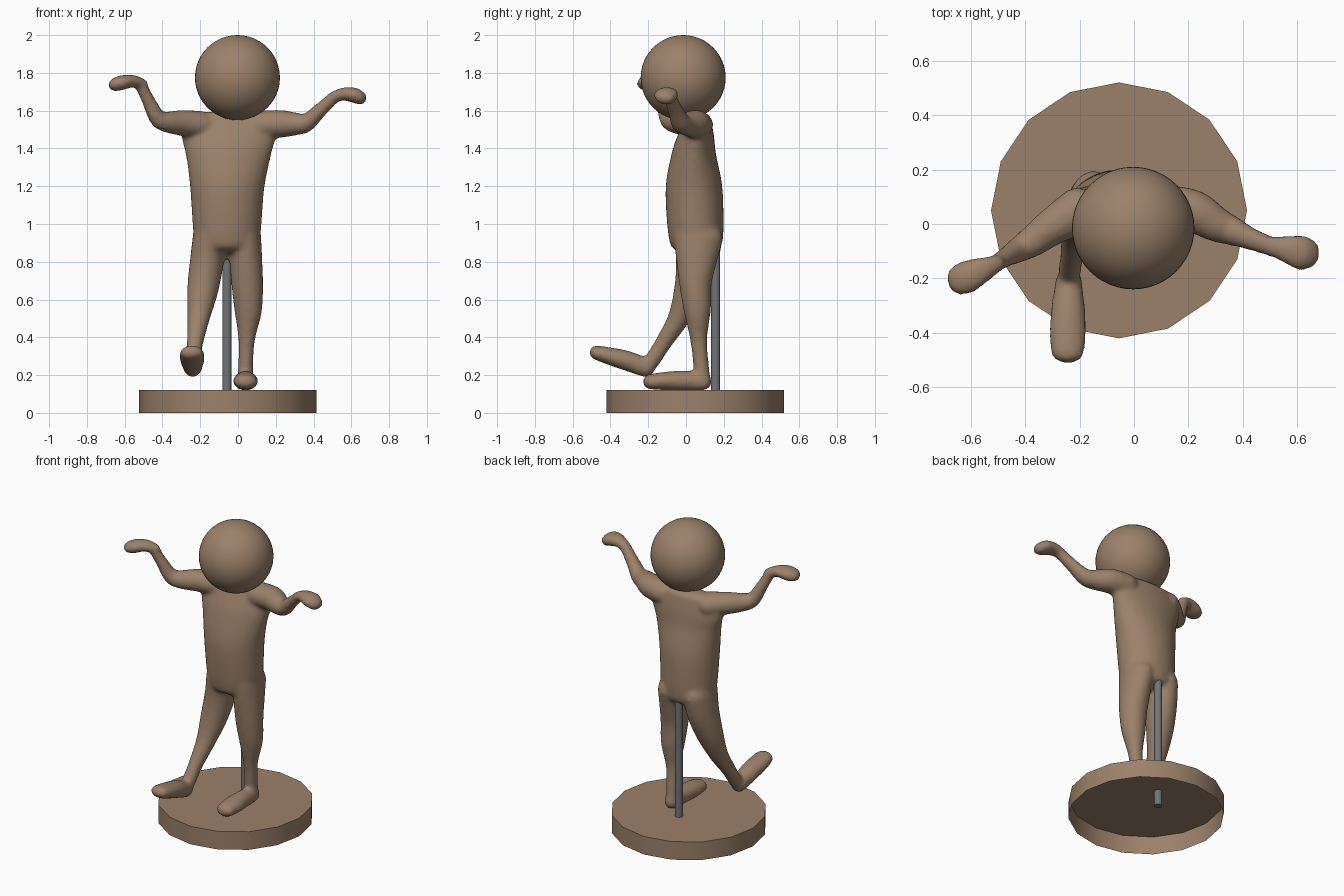
import bpy, bmesh
from math import sin, cos, pi, radians
from mathutils import Vector

if "Cube" in bpy.data.objects:
    bpy.data.objects.remove(bpy.data.objects["Cube"])


def material(name, rgb):
    m = bpy.data.materials.new(name)
    m.diffuse_color = (*rgb, 1)
    m.use_nodes = True
    m.node_tree.nodes["Principled BSDF"].inputs["Base Color"].default_value = m.diffuse_color
    return m


BROWN = material("brown", (0.33, 0.22, 0.145))
GREY = material("grey", (0.17, 0.175, 0.19))


def add_object(name, bm, mat):
    bmesh.ops.recalc_face_normals(bm, faces=bm.faces[:])
    me = bpy.data.meshes.new(name)
    bm.to_mesh(me)
    bm.free()
    ob = bpy.data.objects.new(name, me)
    bpy.context.collection.objects.link(ob)
    me.materials.append(mat)
    return ob


def smooth(ob, angle=40):
    bpy.ops.object.select_all(action='DESELECT')
    ob.select_set(True)
    bpy.context.view_layer.objects.active = ob
    bpy.ops.object.shade_smooth_by_angle(angle=radians(angle))


def spline(keys, steps=5):
    """Catmull-Rom through keys of (x, y, z, half width, half depth)."""
    k = [keys[0]] + list(keys) + [keys[-1]]
    out = []
    for i in range(1, len(k) - 2):
        for s in range(steps):
            t = s / steps
            out.append([0.5 * (2 * b + (c - a) * t + (2 * a - 5 * b + 4 * c - d) * t * t
                               + (3 * b - a - 3 * c + d) * t ** 3)
                        for a, b, c, d in zip(*k[i - 1:i + 3])])
    return out + [list(keys[-1])]


def loft(bm, keys, ref, cap=1.0, n=24):
    """Elliptical tube with rounded ends; half width lies along ref."""
    pts = spline(keys)
    pos = [Vector(p[:3]) for p in pts]
    last = len(pts) - 1
    sections = []
    for i, p in enumerate(pts):
        t = (pos[min(i + 1, last)] - pos[max(i - 1, 0)]).normalized()
        sections.append((pos[i], t, p[3], p[4]))

    def dome(sec, sign):
        c, t, a, b = sec
        r = min(a, b) * cap * sign
        return [(c + t * r * sin(q), t, a * cos(q), b * cos(q))
                for q in (0.4, 0.8, 1.15, 1.4)]

    sections = dome(sections[0], -1)[::-1] + sections + dome(sections[-1], 1)
    rings = []
    for c, t, a, b in sections:
        u = (ref - t * ref.dot(t)).normalized()
        v = t.cross(u)
        rings.append([bm.verts.new(c + u * a * cos(2 * pi * j / n) + v * b * sin(2 * pi * j / n))
                      for j in range(n)])
    for r0, r1 in zip(rings, rings[1:]):
        for j in range(n):
            bm.faces.new((r0[j], r0[(j + 1) % n], r1[(j + 1) % n], r1[j]))
    bm.faces.new(rings[0][::-1])
    bm.faces.new(rings[-1])


X, Y = Vector((1, 0, 0)), Vector((0, 1, 0))
body = bmesh.new()

# torso
loft(body, [(-.058, .055, .90, .175, .14), (-.058, .05, 1.0, .183, .15),
            (-.057, .042, 1.2, .198, .15), (-.052, .042, 1.36, .225, .12),
            (-.05, .055, 1.47, .25, .095), (-.05, .065, 1.57, .22, .065)], X, cap=.4)

# standing leg and foot
loft(body, [(.035, .065, .93, .088, .132), (.043, .055, .8, .086, .108),
            (.049, .05, .68, .084, .086), (.054, .06, .54, .073, .072),
            (.046, .067, .39, .045, .046), (.04, .08, .25, .04, .042),
            (.04, .085, .19, .042, .045)], X)
loft(body, [(.04, .088, .165, .048, .048), (.04, 0, .17, .054, .053),
            (.04, -.1, .169, .066, .05), (.04, -.188, .165, .062, .041)], X)

# raised leg and foot
loft(body, [(-.15, .065, .93, .09, .132), (-.165, .055, .8, .09, .11),
            (-.187, .018, .65, .083, .083), (-.209, -.04, .5, .06, .058),
            (-.228, -.12, .37, .044, .045), (-.237, -.18, .275, .042, .043)], X)
loft(body, [(-.24, -.213, .24, .05, .052), (-.242, -.32, .278, .064, .053),
            (-.244, -.41, .302, .068, .046), (-.244, -.473, .319, .062, .039)], X)

# arms with drooping hands
loft(body, [(-.2, .05, 1.525, .088, .074), (-.3, -.01, 1.535, .07, .068),
            (-.375, -.065, 1.54, .058, .056), (-.425, -.095, 1.56, .048, .046),
            (-.475, -.125, 1.655, .036, .036), (-.515, -.15, 1.738, .033, .032)], Y)
loft(body, [(-.505, -.145, 1.74, .033, .03), (-.56, -.17, 1.757, .05, .034),
            (-.615, -.195, 1.748, .063, .04), (-.65, -.21, 1.738, .055, .036)], Y)
loft(body, [(.12, .06, 1.525, .085, .075), (.22, .045, 1.53, .08, .074),
            (.3, 0, 1.53, .066, .062), (.36, -.025, 1.535, .055, .05),
            (.43, -.055, 1.598, .042, .039), (.51, -.085, 1.673, .037, .032)], Y)
loft(body, [(.5, -.08, 1.67, .035, .03), (.56, -.092, 1.688, .052, .035),
            (.615, -.105, 1.682, .066, .041), (.645, -.11, 1.668, .056, .037)], Y)

# fuse the limbs into one soft skin
figure = add_object("body", body, BROWN)
rm = figure.modifiers.new("fuse", 'REMESH')
rm.mode = 'VOXEL'
rm.voxel_size = 0.013
rm.use_smooth_shade = True
sm = figure.modifiers.new("soften", 'SMOOTH')
sm.factor = 0.5
sm.iterations = 8

# head
bm = bmesh.new()
bmesh.ops.create_uvsphere(bm, u_segments=48, v_segments=24, radius=.225)
bmesh.ops.translate(bm, verts=bm.verts, vec=(-.003, -.015, 1.775))
smooth(add_object("head", bm, BROWN))

# base: sixteen-sided plate, open underneath
bm = bmesh.new()
rings = [[bm.verts.new((-.055 + .47 * cos(2 * pi * i / 16), .05 + .47 * sin(2 * pi * i / 16), z))
          for i in range(16)] for z in (0, .12)]
for i in range(16):
    k = (i + 1) % 16
    bm.faces.new((rings[0][i], rings[0][k], rings[1][k], rings[1][i]))
bm.faces.new(rings[1])
smooth(add_object("base", bm, BROWN))

# support rod
bm = bmesh.new()
bmesh.ops.create_cone(bm, cap_ends=True, segments=16, radius1=.024, radius2=.024, depth=.9)
bmesh.ops.translate(bm, verts=bm.verts, vec=(-.058, .157, .47))
smooth(add_object("support_rod", bm, GREY))
